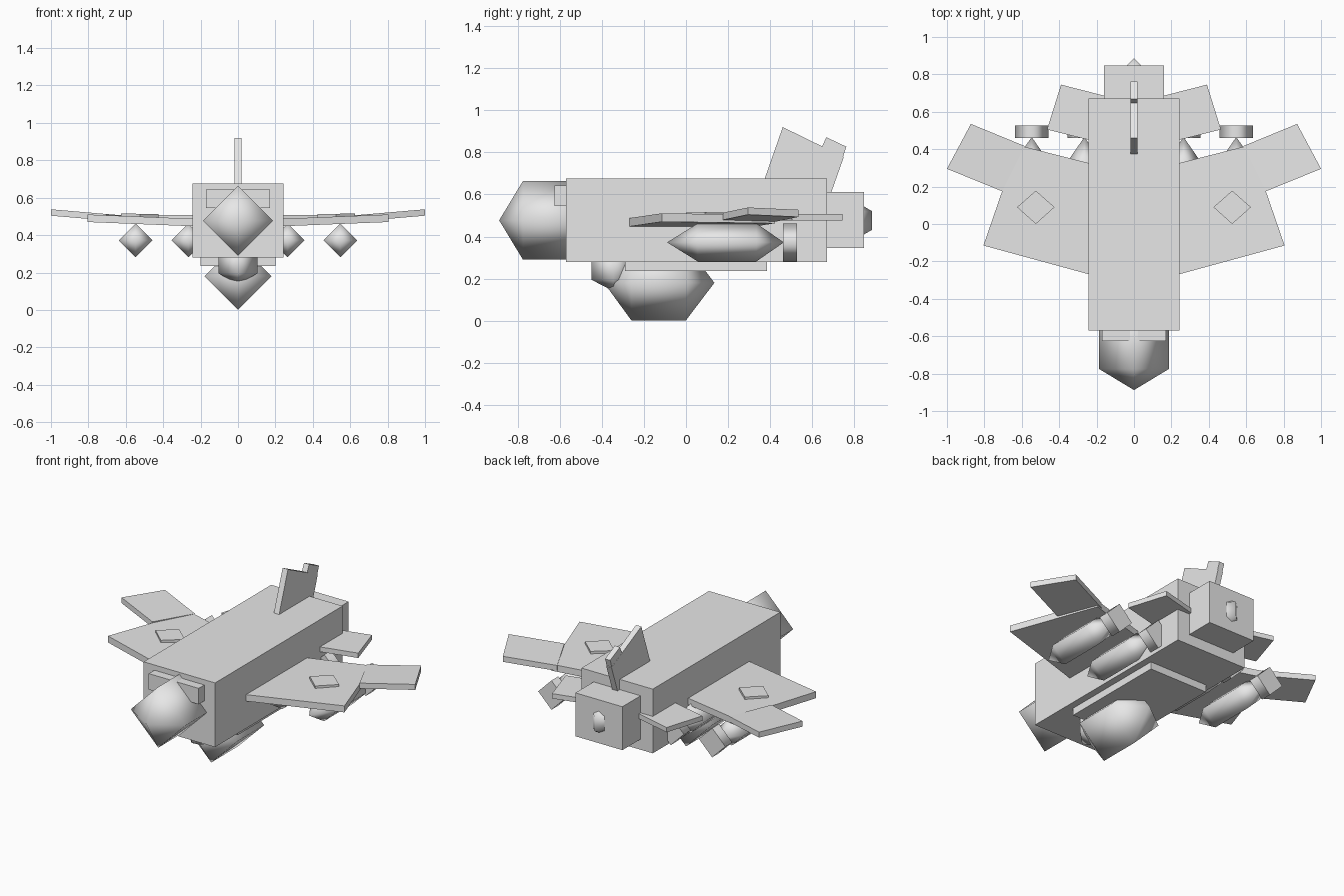
import bpy, bmesh, math
from mathutils import Vector

if "Cube" in bpy.data.objects:
    bpy.data.objects.remove(bpy.data.objects["Cube"])

grey = bpy.data.materials.new("plain grey")
grey.diffuse_color = (0.8, 0.8, 0.8, 1)
grey.use_nodes = True
grey.node_tree.nodes["Principled BSDF"].inputs["Base Color"].default_value = grey.diffuse_color


def finish(name, bm, smooth=False):
    bmesh.ops.recalc_face_normals(bm, faces=bm.faces[:])
    me = bpy.data.meshes.new(name)
    bm.to_mesh(me)
    bm.free()
    me.materials.append(grey)
    ob = bpy.data.objects.new(name, me)
    bpy.context.collection.objects.link(ob)
    if smooth:
        for p in me.polygons:
            p.use_smooth = len(p.vertices) == 3 or smooth == "all" or abs(p.normal.y) < 0.9
    return ob


def box(name, x, y, z):
    """Box from its (low, high) ranges."""
    bm = bmesh.new()
    bmesh.ops.create_cube(bm, size=1)
    for v in bm.verts:
        v.co = Vector([(r[0] + r[1]) / 2 + c * (r[1] - r[0]) for c, r in zip(v.co, (x, y, z))])
    return finish(name, bm)


def capsule(name, center, radius, stations, axis="y"):
    """Four-sided pod: tip, ring, ring, tip positions along its axis."""
    def at(a, b, t):
        p = (a, t, b) if axis == "y" else (a, b, t)
        return Vector(p) + Vector(center)
    bm = bmesh.new()
    tips = [bm.verts.new(at(0, 0, stations[i])) for i in (0, 3)]
    rings = [[bm.verts.new(at(radius * math.cos(k * math.pi / 2),
                              radius * math.sin(k * math.pi / 2), stations[i]))
              for k in range(4)] for i in (1, 2)]
    for k in range(4):
        n = (k + 1) % 4
        bm.faces.new((rings[0][k], rings[0][n], rings[1][n], rings[1][k]))
        for tip, ring in zip(tips, rings):
            bm.faces.new((tip, ring[k], ring[n]))
    return finish(name, bm, "all")


def slab(name, points, thickness, top, side=1):
    """Flat panel from an x,y outline; top(x) gives the upper height."""
    bm = bmesh.new()
    up = [bm.verts.new((side * x, y, top(x))) for x, y in points]
    low = [bm.verts.new((side * x, y, top(x) - thickness)) for x, y in points]
    bm.faces.new(up)
    bm.faces.new(low[::-1])
    for i in range(len(points)):
        j = (i + 1) % len(points)
        bm.faces.new((up[i], up[j], low[j], low[i]))
    return finish(name, bm)


def upright(name, points, half):
    """Vertical panel from a y,z outline."""
    bm = bmesh.new()
    a = [bm.verts.new((-half, y, z)) for y, z in points]
    b = [bm.verts.new((half, y, z)) for y, z in points]
    bm.faces.new(a)
    bm.faces.new(b[::-1])
    for i in range(len(points)):
        j = (i + 1) % len(points)
        bm.faces.new((a[i], a[j], b[j], b[i]))
    return finish(name, bm)


def tail_ring(name, x, y0, y1, z, radius):
    """Four-sided drum on its corner."""
    bm = bmesh.new()
    ends = [[bm.verts.new((x + radius * math.cos(k * math.pi / 2), y,
                           z + radius * math.sin(k * math.pi / 2))) for k in range(4)]
            for y in (y0, y1)]
    for k in range(4):
        n = (k + 1) % 4
        bm.faces.new((ends[0][k], ends[0][n], ends[1][n], ends[1][k]))
    bm.faces.new(ends[0])
    bm.faces.new(ends[1][::-1])
    return finish(name, bm, "sides")


# Body blocks
box("fuselage", (-0.243, 0.243), (-0.57, 0.67), (0.28, 0.675))
box("tail_block", (-0.16, 0.16), (0.6, 0.847), (0.345, 0.612))
box("windscreen", (-0.17, 0.17), (-0.625, -0.5), (0.545, 0.643))
box("belly_plate", (-0.2, 0.2), (-0.29, 0.385), (0.235, 0.3))

# Rounded pods on the body
capsule("nose", (0, 0, 0.477), 0.187, (-0.888, -0.775, -0.5, -0.39))
capsule("belly_pod", (0, 0, 0.18), 0.178, (-0.39, -0.26, 0.0, 0.135))
capsule("chin_sensor", (0, -0.345, 0), 0.105, (0.14, 0.195, 0.3, 0.36), "z")
capsule("tail_light", (0, 0.785, 0), 0.1, (0.375, 0.432, 0.52, 0.578), "z")

# Fin and rudder
upright("fin", [(0.36, 0.635), (0.46, 0.92), (0.75, 0.778), (0.68, 0.58)], 0.018)
upright("rudder", [(0.63, 0.79), (0.667, 0.872), (0.762, 0.827), (0.735, 0.745)], 0.0175)

# Wings, tailplanes and underwing pods on both sides
for side, label in ((-1, "left"), (1, "right")):
    slab(label + "_inner_wing", [(0.2, -0.28), (0.805, -0.115), (0.62, 0.422), (0.2, 0.315)],
         0.04, lambda x: 0.486 + 0.04 * (x - 0.2), side)
    slab(label + "_outer_wing", [(0.705, 0.175), (1.0, 0.295), (0.872, 0.535), (0.585, 0.417)],
         0.034, lambda x: 0.538 + 0.085 * (x - 1), side)
    slab(label + "_wing_plate", [(0.425, 0.09), (0.525, 0.0), (0.625, 0.09), (0.525, 0.178)],
         0.04, lambda x: 0.514 + 0.015 * (x - 0.525), side)
    slab(label + "_tailplane", [(0.12, 0.676), (0.39, 0.745), (0.465, 0.505), (0.19, 0.437)],
         0.03, lambda x: 0.507, side)
    for place, x in (("inner", 0.265), ("outer", 0.547)):
        capsule(f"{label}_{place}_pod", (side * x, 0, 0.372), 0.09, (-0.09, 0.055, 0.335, 0.465))
        tail_ring(f"{label}_{place}_pod_tail", side * x, 0.46, 0.527, 0.372, 0.09)
